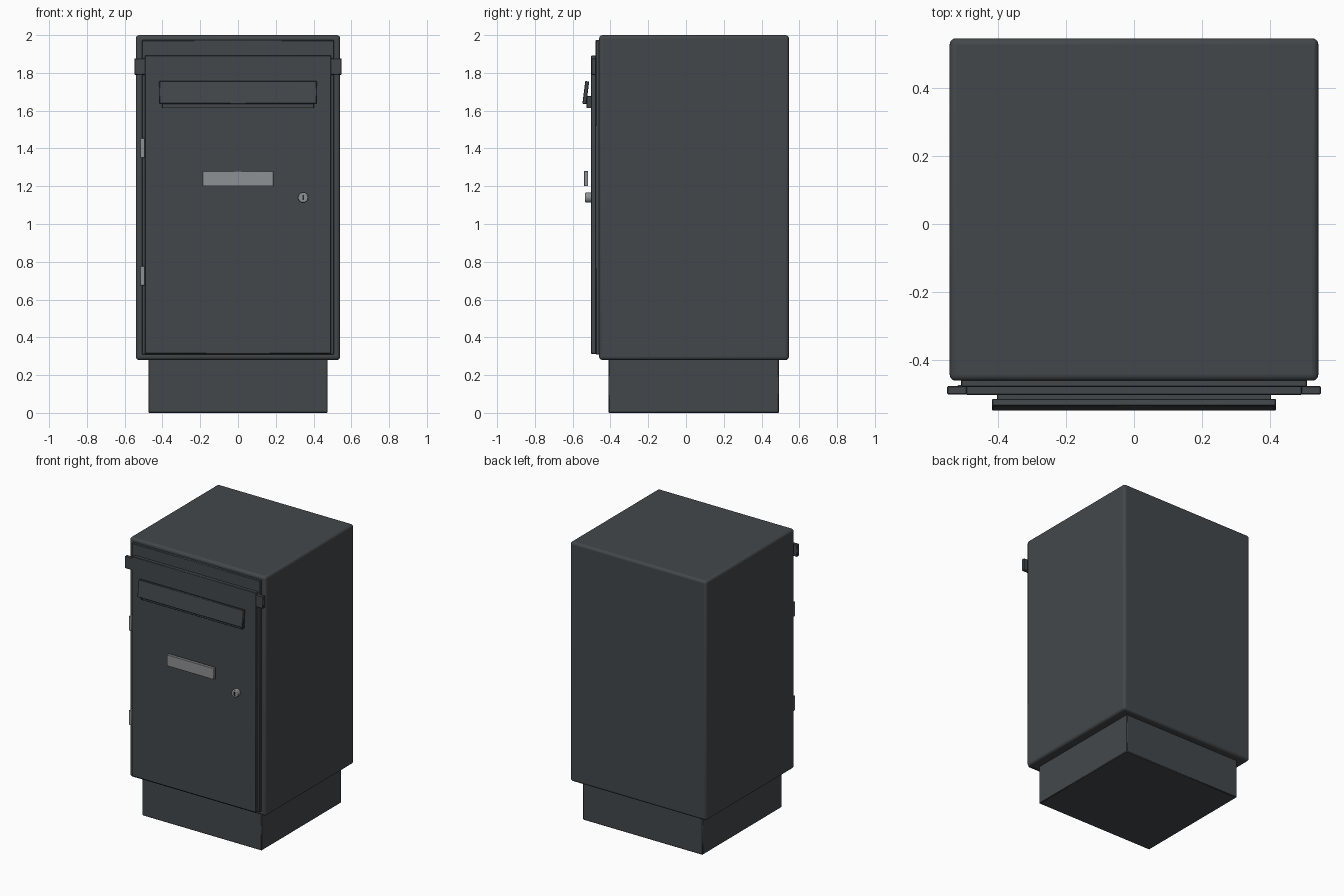
import bpy, math

if "Cube" in bpy.data.objects:
    bpy.data.objects.remove(bpy.data.objects["Cube"])


def material(name, rgb):
    m = bpy.data.materials.new(name)
    m.diffuse_color = (*rgb, 1)
    m.use_nodes = True
    m.node_tree.nodes["Principled BSDF"].inputs["Base Color"].default_value = m.diffuse_color
    return m


GREY = material("anthracite paint", (0.056, 0.064, 0.070))
STEEL = material("brushed steel", (0.27, 0.285, 0.295))
DARK = material("keyhole black", (0.02, 0.022, 0.025))


def finish(ob, name, mat, bevel, segments):
    ob.name = name
    ob.data.materials.append(mat)
    if bevel:
        mod = ob.modifiers.new("soft edges", 'BEVEL')
        mod.width = bevel
        mod.segments = segments
        mod.limit_method = 'ANGLE'
    bpy.ops.object.shade_smooth_by_angle(angle=math.radians(35))
    return ob


def box(name, x, y, z, mat=GREY, bevel=0.003, segments=1, tilt=0):
    """Box from (min, max) pairs on each axis."""
    spans = (x, y, z)
    bpy.ops.mesh.primitive_cube_add(size=1, location=[(a + b) / 2 for a, b in spans])
    ob = bpy.context.object
    ob.scale = [b - a for a, b in spans]
    bpy.ops.object.transform_apply(location=False, rotation=False, scale=True)
    ob.rotation_euler.x = tilt
    return finish(ob, name, mat, bevel, segments)


def disc(name, x, z, radius, y, mat, bevel):
    """Cylinder facing the front, between two y values."""
    bpy.ops.mesh.primitive_cylinder_add(
        vertices=32, radius=radius, depth=y[1] - y[0],
        location=(x, sum(y) / 2, z), rotation=(math.pi / 2, 0, 0))
    return finish(bpy.context.object, name, mat, bevel, 2)


# Plinth and cabinet
box("plinth", (-0.475, 0.475), (-0.41, 0.492), (0, 0.29), bevel=0.004)
box("cabinet_body", (-0.541, 0.541), (-0.46, 0.545), (0.28, 2.0), bevel=0.018, segments=4)

# Door frame and door
box("door_frame", (-0.508, 0.508), (-0.478, -0.45), (0.31, 1.973))
box("door", (-0.493, 0.493), (-0.502, -0.47), (0.313, 1.892))

# Side catches at the top of the door
for side, s in (("left", -1), ("right", 1)):
    box("catch_" + side, tuple(sorted((s * 0.488, s * 0.549))), (-0.5, -0.476), (1.79, 1.877))

# Hinges
for label, z in (("lower", 0.726), ("upper", 1.402)):
    box("hinge_" + label, (-0.518, -0.494), (-0.499, -0.472), (z - 0.052, z + 0.052),
        STEEL, bevel=0.002)

# Letter slot surround and slanted flap
box("slot_surround", (-0.402, 0.402), (-0.526, -0.5), (1.613, 1.677), bevel=0.002)
box("slot_flap", (-0.417, 0.417), (-0.541, -0.52), (1.635, 1.756), bevel=0.003,
    tilt=math.radians(-7))

# Name plate
box("name_plate", (-0.187, 0.187), (-0.54, -0.518), (1.2, 1.281), STEEL, bevel=0.002)

# Lock with keyhole
disc("lock", 0.345, 1.14, 0.027, (-0.534, -0.5), STEEL, 0.004)
box("keyhole", (0.341, 0.349), (-0.5355, -0.53), (1.127, 1.153), DARK, bevel=0)
